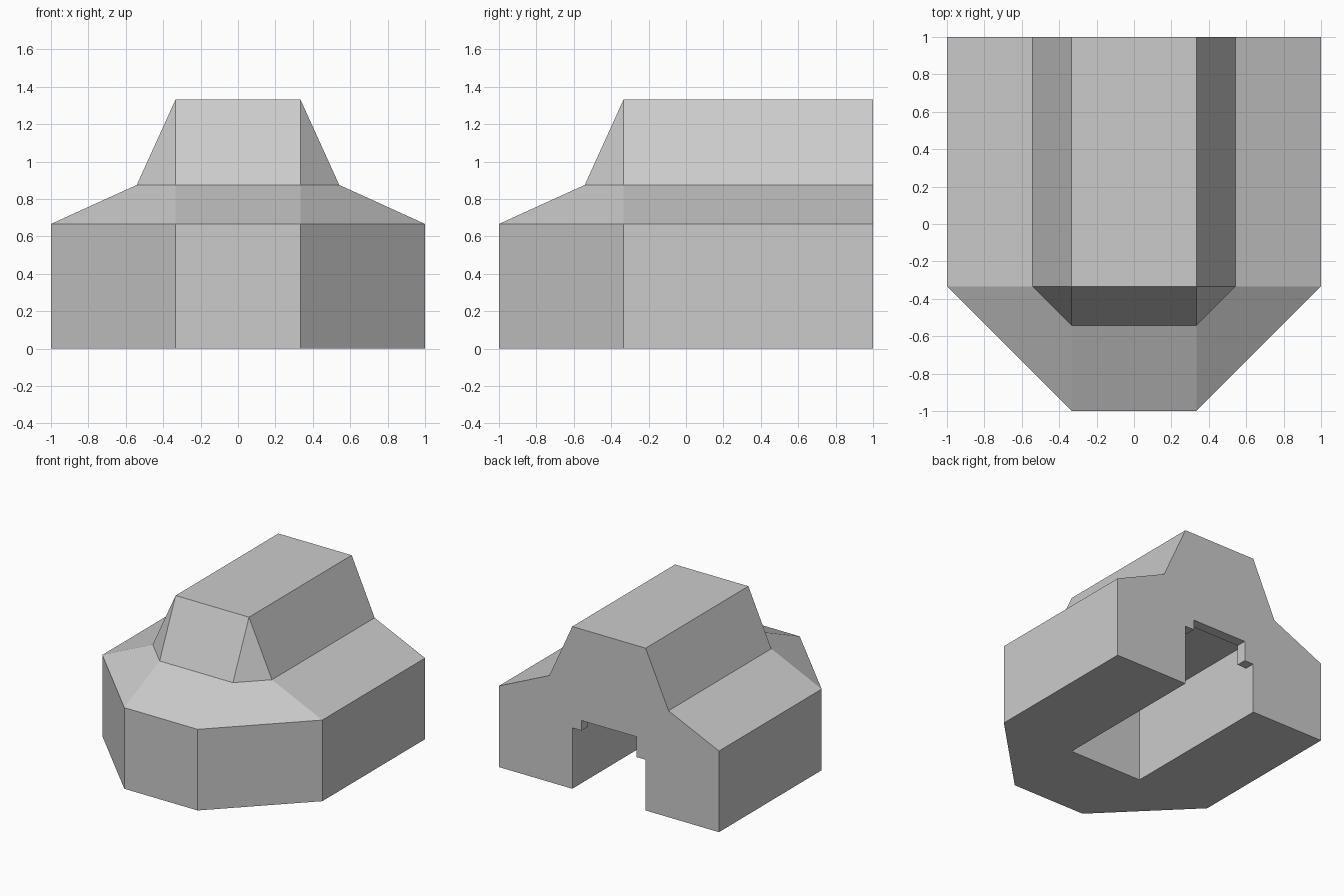
import bpy
import bmesh

cube = bpy.data.objects.get("Cube")
if cube:
    bpy.data.objects.remove(cube, do_unlink=True)

U = 1 / 24          # modelling unit
C = 8 * U           # half width of the flat front and roof

grey = bpy.data.materials.new("light grey")
grey.use_nodes = True
grey.diffuse_color = (0.6, 0.6, 0.6, 1)
grey.node_tree.nodes["Principled BSDF"].inputs["Base Color"].default_value = (0.6, 0.6, 0.6, 1)


def loft(name, rings):
    """Closed solid through rings of equal point count, capped at both ends."""
    bm = bmesh.new()
    loops = [[bm.verts.new(p) for p in ring] for ring in rings]
    n = len(loops[0])
    for a, b in zip(loops, loops[1:]):
        for i in range(n):
            j = (i + 1) % n
            bm.faces.new((a[i], a[j], b[j], b[i]))
    bm.faces.new(loops[0][::-1])
    bm.faces.new(loops[-1])
    bmesh.ops.remove_doubles(bm, verts=bm.verts[:], dist=1e-5)
    bmesh.ops.recalc_face_normals(bm, faces=bm.faces[:])
    mesh = bpy.data.meshes.new(name)
    bm.to_mesh(mesh)
    bm.free()
    mesh.materials.append(grey)
    obj = bpy.data.objects.new(name, mesh)
    bpy.context.collection.objects.link(obj)
    return obj


def plan(w, z):
    """Plan outline with chamfered front corners; they merge when w equals C."""
    half = [(w, 1), (w, -C), (C, -w)]
    pts = half + [(-x, y) for x, y in reversed(half)]
    return [(x, y, z) for x, y in pts]


def prism(name, profile, y0, y1):
    """Profile in x and z, extruded along y."""
    return loft(name, [[(x * U, y, z * U) for x, z in profile] for y in (y0, y1)])


# Outer shell: walls, shallow skirt, steep hood
body = loft("body", [plan(1, 0), plan(1, 16 * U), plan(13 * U, 21 * U), plan(C, 32 * U)])

# Inner chamber, and the stepped rear doorway in a thin back wall
chamber = prism("chamber_cutter", [(-8, -3), (8, -3), (8, 15), (-8, 15)], -C, 1 - 2 * U)
doorway = prism("doorway_cutter",
                [(-8, -3), (8, -3), (8, 12), (6, 12), (6, 14), (-6, 14), (-6, 10), (-8, 10)],
                1 - 3 * U, 1.1)

bpy.context.view_layer.objects.active = body
for cutter in (chamber, doorway):
    mod = body.modifiers.new(cutter.name, "BOOLEAN")
    mod.operation = "DIFFERENCE"
    mod.solver = "EXACT"
    mod.object = cutter
    bpy.ops.object.modifier_apply(modifier=mod.name)
    bpy.data.objects.remove(cutter, do_unlink=True)
